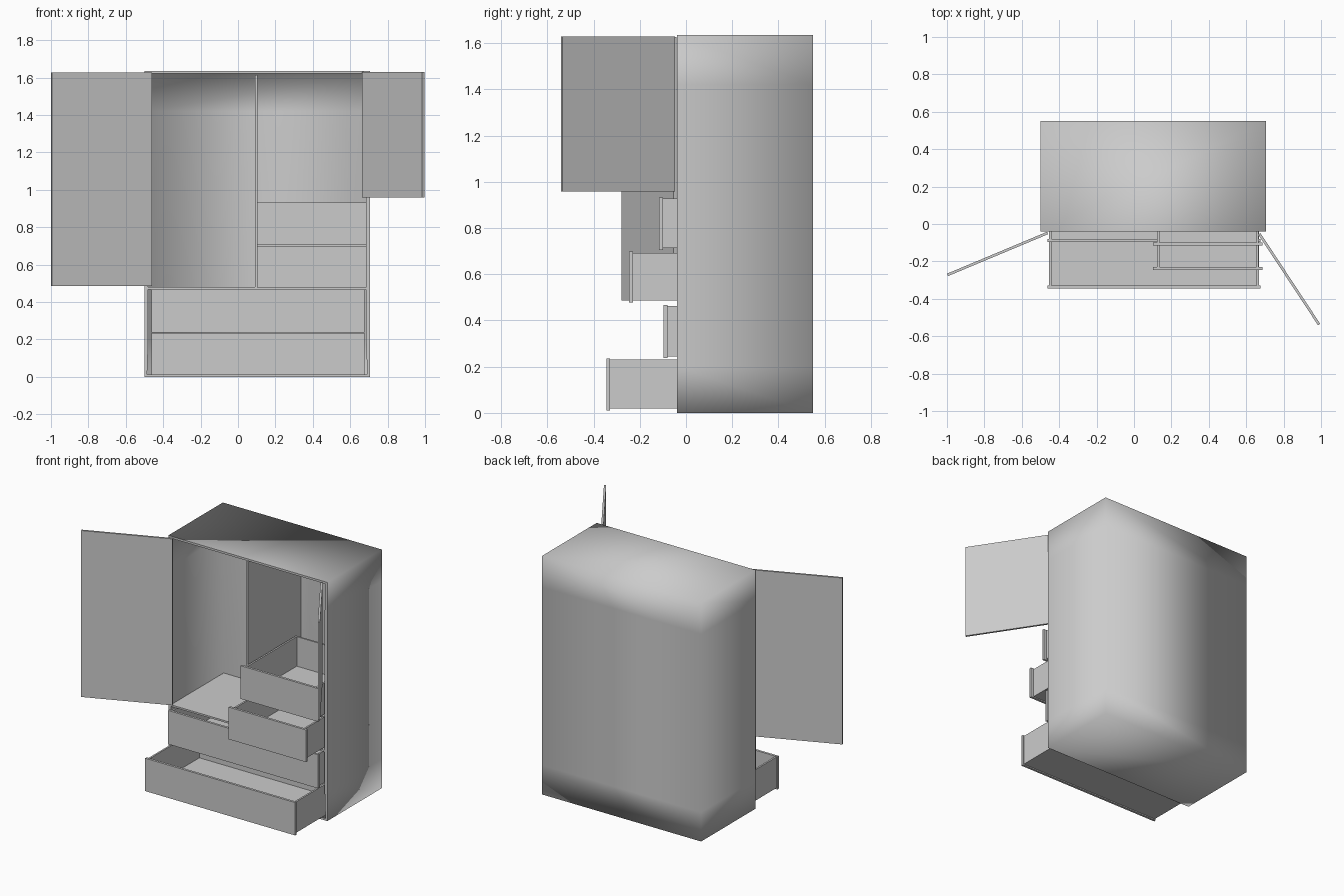
import bpy, bmesh, math
from mathutils import Matrix, Vector

cube = bpy.data.objects.get("Cube")
if cube:
    bpy.data.objects.remove(cube, do_unlink=True)

grey = bpy.data.materials.new("plain_grey")
grey.use_nodes = True
grey.diffuse_color = (0.6, 0.6, 0.6, 1)
grey.node_tree.nodes["Principled BSDF"].inputs["Base Color"].default_value = (0.6, 0.6, 0.6, 1)


def add_box(bm, low, high):
    low, high = Vector(low), Vector(high)
    matrix = Matrix.Translation((low + high) / 2) @ Matrix.Diagonal((*(high - low), 1))
    return bmesh.ops.create_cube(bm, size=1, matrix=matrix)


def finish(bm, name):
    mesh = bpy.data.meshes.new(name)
    bm.to_mesh(mesh)
    bm.free()
    mesh.materials.append(grey)
    obj = bpy.data.objects.new(name, mesh)
    bpy.context.collection.objects.link(obj)
    return obj


def box(name, low, high):
    bm = bmesh.new()
    add_box(bm, low, high)
    return finish(bm, name)


FRONT, BACK, TOP, WALL = -0.04, 0.55, 1.635, 0.02

# Cabinet: open-fronted shell, softly shaded around its outer corners
bm = bmesh.new()
add_box(bm, (-0.5, FRONT, 0), (0.705, BACK, TOP))
for height in (0.2, 1.42):
    bmesh.ops.bisect_plane(bm, geom=bm.verts[:] + bm.edges[:] + bm.faces[:],
                           plane_co=(0, 0, height), plane_no=(0, 0, 1))
bmesh.ops.delete(bm, geom=[f for f in bm.faces if f.normal.y < -0.9], context='FACES')
for face in bm.faces:
    face.smooth = True
for edge in bm.edges:
    edge.smooth = not edge.is_boundary
cabinet = finish(bm, "cabinet_shell")
solid = cabinet.modifiers.new("wall_thickness", 'SOLIDIFY')
solid.thickness = WALL
solid.offset = -1

# Fixed inner panels
box("main_shelf", (-0.48, FRONT, 0.468), (0.685, BACK - WALL, 0.48))
box("centre_divider", (0.092, FRONT, 0.48), (0.105, BACK - WALL, TOP - WALL))
box("drawer_shelf", (0.105, FRONT + 0.01, 0.697), (0.685, BACK - WALL, 0.704))


# Drawers: front plate, two sides, back and bottom
def drawer(name, left, right, low, high, front_y, inset):
    t = 0.012
    back_y = min(front_y + 0.57, BACK - WALL - 0.005)
    a, b = left + inset, right - inset
    lo, hi = low + 0.008, high - 0.005
    box(name + "_front", (left, front_y, low), (right, front_y + 0.016, high))
    bm = bmesh.new()
    y = front_y + 0.016
    add_box(bm, (a, y, lo), (b, back_y, lo + t))
    add_box(bm, (a, y, lo + t), (a + t, back_y, hi))
    add_box(bm, (b - t, y, lo + t), (b, back_y, hi))
    add_box(bm, (a + t, back_y - t, lo + t), (b - t, back_y, hi))
    finish(bm, name + "_tray")


drawer("lower_wide_drawer", -0.462, 0.675, 0.01, 0.235, -0.345, 0.008)
drawer("upper_wide_drawer", -0.462, 0.675, 0.237, 0.468, -0.097, 0.008)
drawer("lower_small_drawer", 0.102, 0.688, 0.478, 0.698, -0.246, 0.022)
drawer("upper_small_drawer", 0.102, 0.688, 0.705, 0.932, -0.116, 0.022)


# Doors: thin panels swung open about their hinge edges
def door(name, hinge, tip, low, high):
    swing = Vector(tip) - Vector(hinge)
    panel = box(name, (0, -0.007, low), (swing.length, 0.007, high))
    panel.location = (*hinge, 0)
    panel.rotation_euler.z = math.atan2(swing.y, swing.x)


door("right_door", (-0.462, -0.048), (-0.997, -0.272), 0.487, 1.627)
door("left_door", (0.67, -0.052), (0.99, -0.538), 0.958, 1.63)
